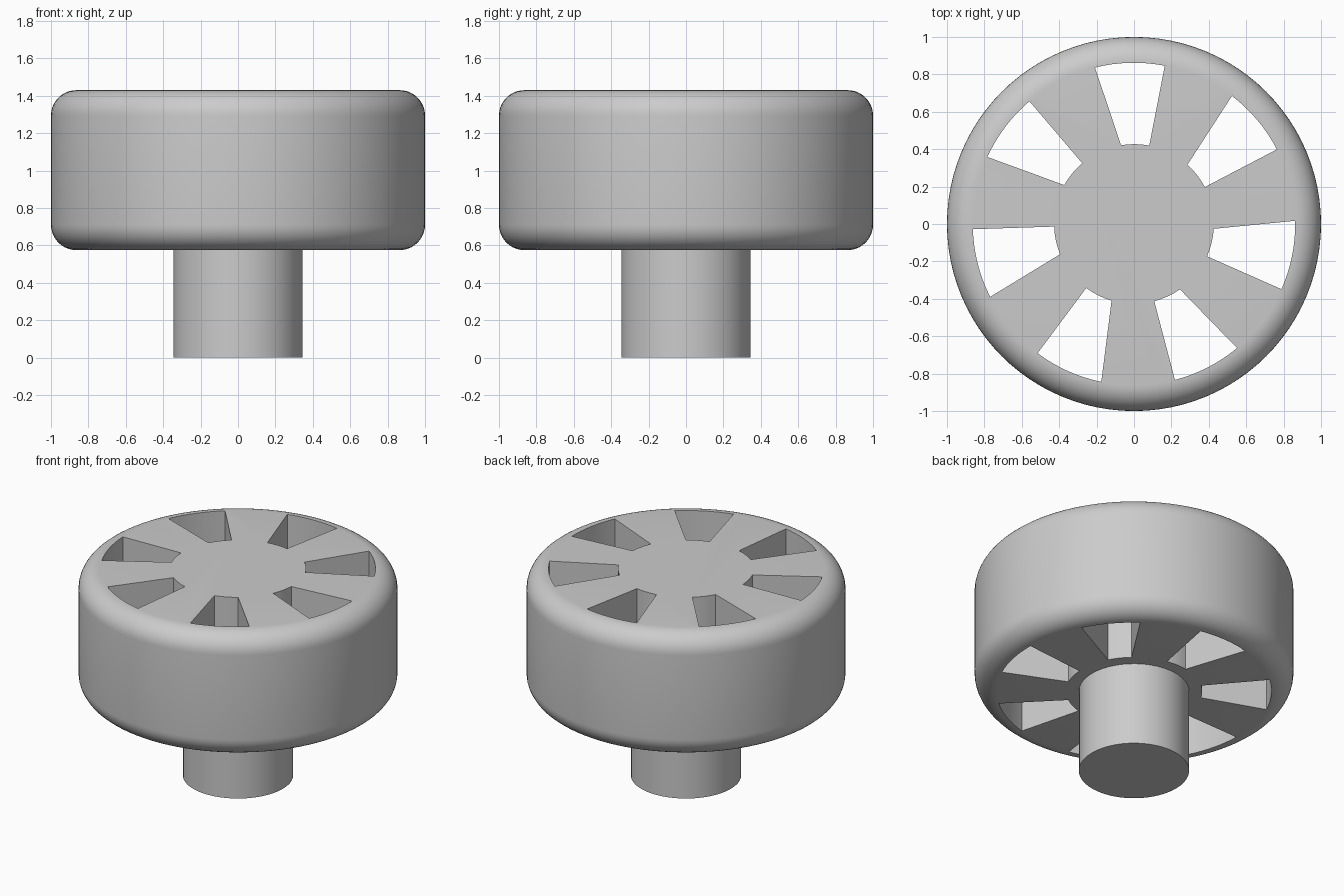
import bpy
import bmesh
from math import sin, cos, pi, radians

cube = bpy.data.objects.get("Cube")
if cube:
    bpy.data.objects.remove(cube, do_unlink=True)

grey = bpy.data.materials.new("plain grey")
grey.use_nodes = True
grey.diffuse_color = (0.6, 0.6, 0.6, 1)
grey.node_tree.nodes["Principled BSDF"].inputs["Base Color"].default_value = (0.6, 0.6, 0.6, 1)

BOTTOM, TOP, RADIUS, FILLET = 0.575, 1.43, 1.0, 0.136
HOLES = 7


def make_object(name, bm):
    bmesh.ops.recalc_face_normals(bm, faces=bm.faces)
    mesh = bpy.data.meshes.new(name)
    bm.to_mesh(mesh)
    bm.free()
    mesh.materials.append(grey)
    obj = bpy.data.objects.new(name, mesh)
    bpy.context.collection.objects.link(obj)
    return obj


def lathe(name, profile, segments):
    """Stack rings of (radius, height) and cap both ends."""
    bm = bmesh.new()
    rings = [[bm.verts.new((r * cos(2 * pi * i / segments), r * sin(2 * pi * i / segments), z))
              for i in range(segments)] for r, z in profile]
    for low, high in zip(rings, rings[1:]):
        for i in range(segments):
            j = (i + 1) % segments
            bm.faces.new((low[i], low[j], high[j], high[i]))
    bm.faces.new(rings[0])
    bm.faces.new(rings[-1])
    return make_object(name, bm)


def arc(radius, start, end, steps):
    """Points along an arc, with angles in degrees."""
    angles = [radians(start + (end - start) * i / steps) for i in range(steps + 1)]
    return [(radius * cos(a), radius * sin(a)) for a in angles]


def smooth(obj):
    bpy.ops.object.select_all(action="DESELECT")
    obj.select_set(True)
    bpy.context.view_layer.objects.active = obj
    bpy.ops.object.shade_smooth_by_angle(angle=radians(30))


# Wheel: drum with rounded upper and lower rims
core = RADIUS - FILLET
lower = [(core + x, BOTTOM + FILLET + z) for x, z in arc(FILLET, -90, 0, 10)]
upper = [(core + x, TOP - FILLET + z) for x, z in arc(FILLET, 0, 90, 10)]
wheel = lathe("wheel", lower + upper, 96)

# Seven slightly skewed wedge holes, cut right through the wheel
bm = bmesh.new()
for k in range(HOLES):
    middle = 90 + 360 * k / HOLES
    outline = arc(0.862, middle - 11, middle + 14, 8) + arc(0.427, middle + 9.4, middle - 11, 4)
    face = bm.faces.new([bm.verts.new((x, y, BOTTOM - 0.1)) for x, y in outline])
    new = bmesh.ops.extrude_face_region(bm, geom=[face])["geom"]
    bmesh.ops.translate(bm, vec=(0, 0, TOP - BOTTOM + 0.2),
                        verts=[v for v in new if isinstance(v, bmesh.types.BMVert)])
cutter = make_object("hole_cutter", bm)
cutter.hide_render = True

cut = wheel.modifiers.new("holes", "BOOLEAN")
cut.operation = "DIFFERENCE"
cut.solver = "EXACT"
cut.object = cutter
bpy.context.view_layer.objects.active = wheel
bpy.ops.object.modifier_apply(modifier=cut.name)
bpy.data.objects.remove(cutter, do_unlink=True)
smooth(wheel)

# Stem: plain round post under the wheel
stem = lathe("stem", [(0.346, 0), (0.346, BOTTOM + 0.02)], 48)
smooth(stem)
